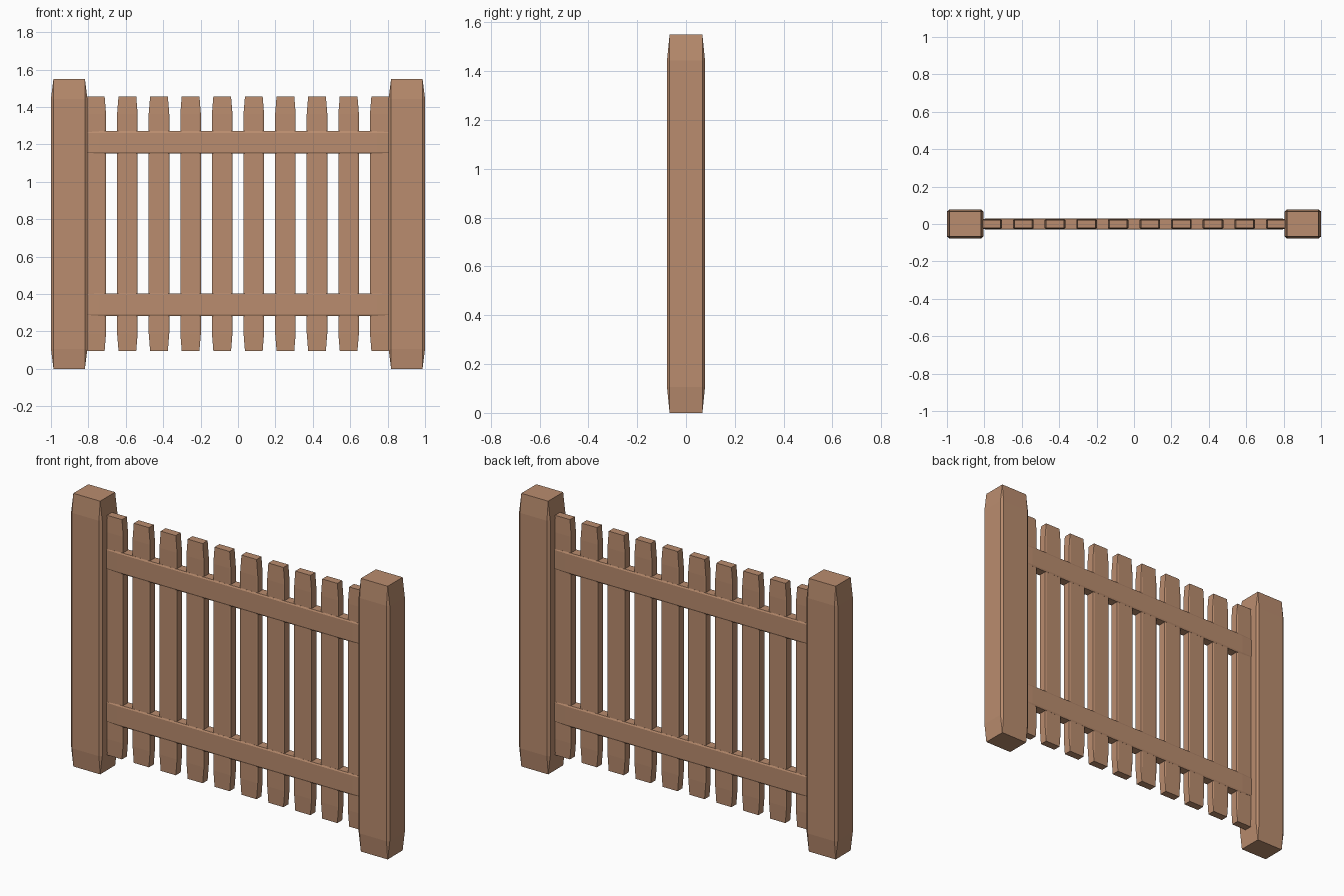
import bpy, bmesh
from mathutils import Vector

cube = bpy.data.objects.get("Cube")
if cube:
    bpy.data.objects.remove(cube, do_unlink=True)

wood = bpy.data.materials.new("warm brown wood")
wood.use_nodes = True
colour = (0.49, 0.265, 0.157, 1)
wood.diffuse_color = colour
wood.node_tree.nodes["Principled BSDF"].inputs["Base Color"].default_value = colour

BEVEL = 0.069  # bevel as a share of each side, so long parts taper at their ends


def timber(name, size, centre):
    """Bevelled unit cube stretched to size, giving tapered ends."""
    bm = bmesh.new()
    bmesh.ops.create_cube(bm, size=1)
    bmesh.ops.bevel(bm, geom=bm.edges[:], offset=BEVEL, segments=1,
                    profile=0.5, affect='EDGES')
    bmesh.ops.scale(bm, vec=Vector(size), verts=bm.verts)
    mesh = bpy.data.meshes.new(name)
    bm.to_mesh(mesh)
    bm.free()
    mesh.materials.append(wood)
    obj = bpy.data.objects.new(name, mesh)
    obj.location = centre
    bpy.context.collection.objects.link(obj)
    return obj


# End posts
for name, side in (("left_post", 1), ("right_post", -1)):
    timber(name, (0.195, 0.156, 1.55), (side * 0.9025, 0, 0.775))

# Horizontal rails, ends buried in the posts
for name, z in (("lower_rail", 0.343), ("upper_rail", 1.21)):
    timber(name, (1.72, 0.06, 0.12), (0, 0, z))

# Pickets
COUNT, SPACING = 10, 0.169
for i in range(COUNT):
    x = (i - (COUNT - 1) / 2) * SPACING
    timber(f"picket_{i + 1}", (0.11, 0.051, 1.36), (x, 0, 0.776))
